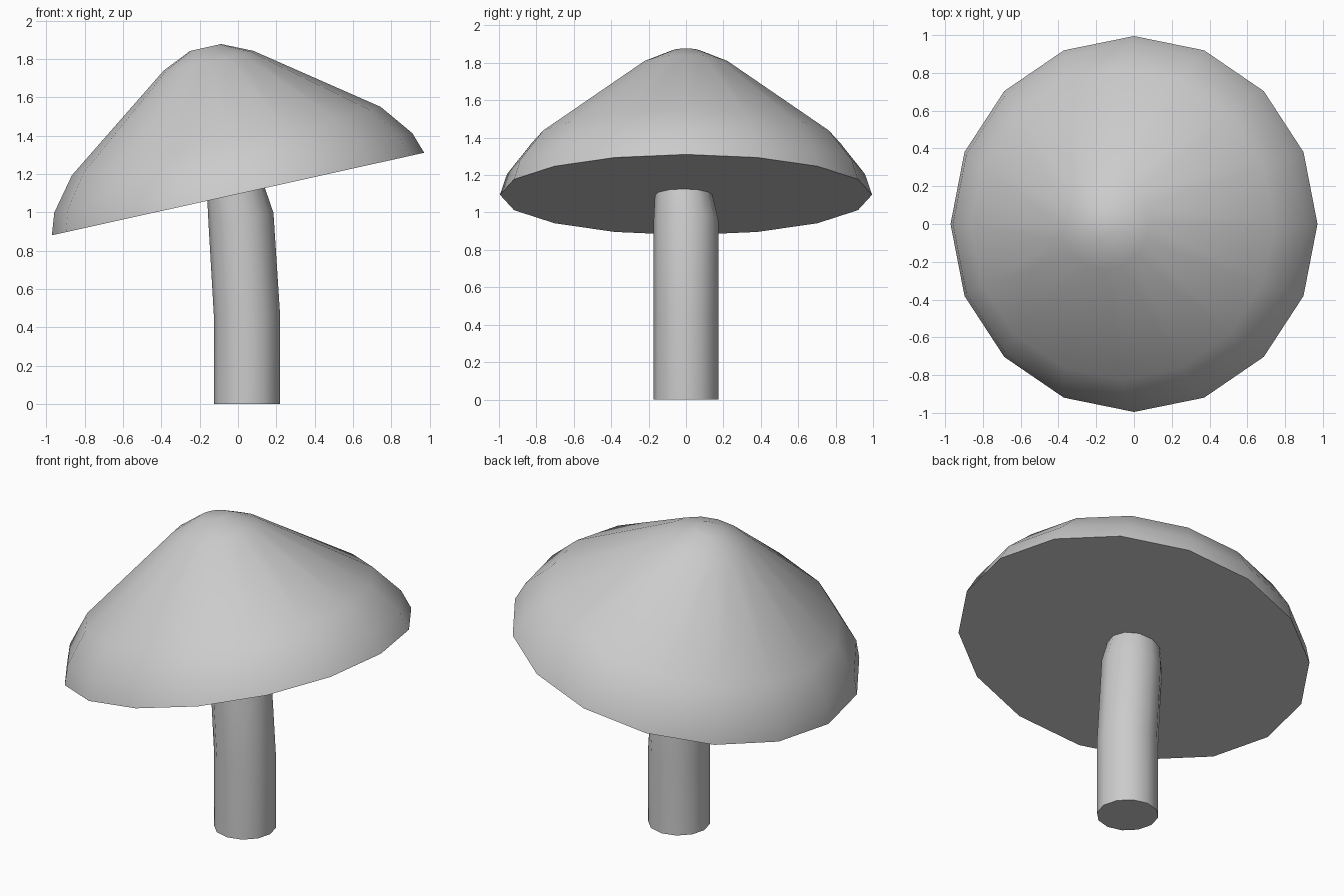
import bpy, bmesh
from math import radians, cos, sin, tau
from mathutils import Matrix, Vector

if "Cube" in bpy.data.objects:
    bpy.data.objects.remove(bpy.data.objects["Cube"])

TILT = radians(-12.5)


def loft(name, rings, sides):
    """Skin round rings given as (centre, radius, tilt about y), closed at both ends."""
    bm = bmesh.new()
    loops = []
    for centre, radius, tilt in rings:
        rot = Matrix.Rotation(tilt, 3, 'Y')
        loops.append([bm.verts.new(Vector(centre) + rot @ Vector(
            (radius * cos(tau * i / sides), radius * sin(tau * i / sides), 0)))
            for i in range(sides)])
    for low, high in zip(loops, loops[1:]):
        for i in range(sides):
            j = (i + 1) % sides
            bm.faces.new((low[i], low[j], high[j], high[i]))
    bm.faces.new(loops[0][::-1])
    bm.faces.new(loops[-1])
    mesh = bpy.data.meshes.new(name)
    bm.to_mesh(mesh)
    bm.free()
    obj = bpy.data.objects.new(name, mesh)
    bpy.context.collection.objects.link(obj)
    bpy.ops.object.select_all(action='DESELECT')
    obj.select_set(True)
    bpy.context.view_layer.objects.active = obj
    bpy.ops.object.shade_smooth_by_angle(angle=radians(50))
    return obj


# Cap: tilted conical dome with a flat underside, profile as (radius, height)
profile = [(0.995, 0), (0.957, 0.113), (0.825, 0.283), (0.24, 0.712), (0.083, 0.783)]
axis = Matrix.Rotation(TILT, 3, 'Y') @ Vector((0, 0, 1))
base = Vector((0, 0, 1.095))
loft("mushroom_cap", [(base + axis * h, r, TILT) for r, h in profile], 16)

# Stem: upright base, slight lean, tapering into the cap
loft("mushroom_stem", [
    ((0.047, 0, 0), 0.173, 0),
    ((0.047, 0, 0.46), 0.173, 0),
    ((0.016, 0, 0.96), 0.173, TILT),
    ((-0.015, -0.015, 1.12), 0.15, TILT),
], 12)
